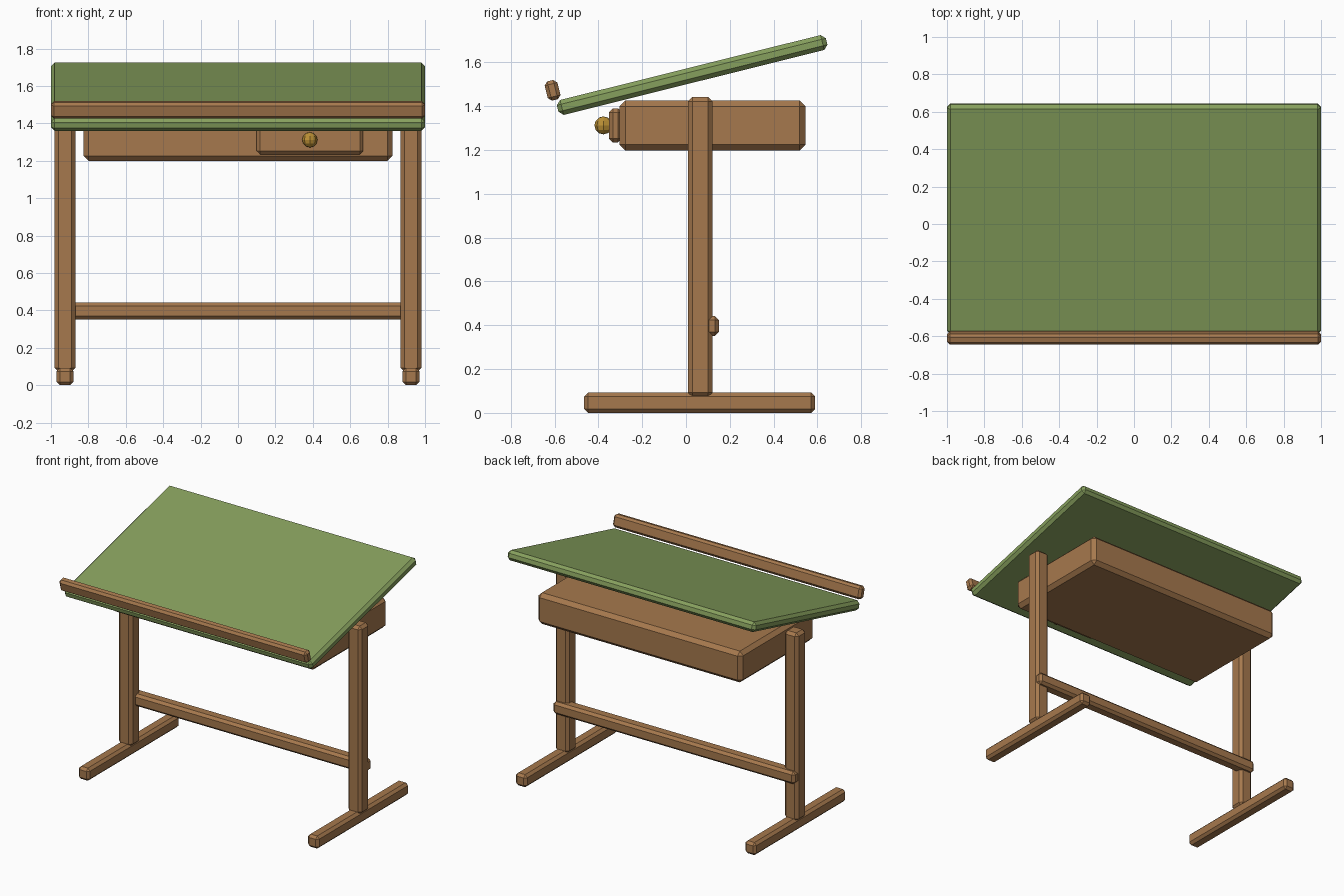
import bpy
from math import radians

if "Cube" in bpy.data.objects:
    bpy.data.objects.remove(bpy.data.objects["Cube"])


def material(name, color):
    m = bpy.data.materials.new(name)
    m.diffuse_color = color
    m.use_nodes = True
    m.node_tree.nodes["Principled BSDF"].inputs["Base Color"].default_value = m.diffuse_color
    return m


WOOD = material("wood", (0.38, 0.19, 0.075, 1))
GREEN = material("green_board", (0.24, 0.35, 0.11, 1))
BRASS = material("brass", (0.5, 0.28, 0.035, 1))
TILT = radians(14)


def block(name, center, size, bevel, mat=WOOD, tilt=0.0):
    """Chamfered box with flat faces."""
    bpy.ops.mesh.primitive_cube_add(size=1, location=center, rotation=(tilt, 0, 0))
    ob = bpy.context.object
    ob.name = name
    ob.scale = size
    bpy.ops.object.transform_apply(location=False, rotation=False, scale=True)
    mod = ob.modifiers.new("chamfer", 'BEVEL')
    mod.width = bevel
    mod.segments = 1
    ob.data.materials.append(mat)
    return ob


# T-shaped stands on both sides
for side, s in (("left", -1), ("right", 1)):
    block(f"{side}_foot", (s * 0.925, 0.062, 0.046), (0.09, 1.055, 0.092), 0.018)
    block(f"{side}_post", (s * 0.925, 0.065, 0.757), (0.11, 0.11, 1.37), 0.02)

# Cross bar joining the posts
block("stretcher", (0, 0.105, 0.397), (1.95, 0.09, 0.09), 0.018)

# Storage case with off-centre drawer and knob
block("case", (0, 0.121, 1.312), (1.65, 0.85, 0.228), 0.027)
block("drawer_front", (0.384, -0.322, 1.312), (0.57, 0.06, 0.155), 0.018)
bpy.ops.mesh.primitive_uv_sphere_add(segments=8, ring_count=6, radius=0.041,
                                     location=(0.384, -0.377, 1.312))
knob = bpy.context.object
knob.name = "drawer_knob"
knob.data.materials.append(BRASS)

# Tilted drawing board and pencil ledge
block("drawing_board", (0, 0.028, 1.542), (2.0, 1.265, 0.07), 0.02, GREEN, TILT)
block("pencil_ledge", (0, -0.609, 1.472), (2.0, 0.06, 0.09), 0.016, WOOD, TILT)
